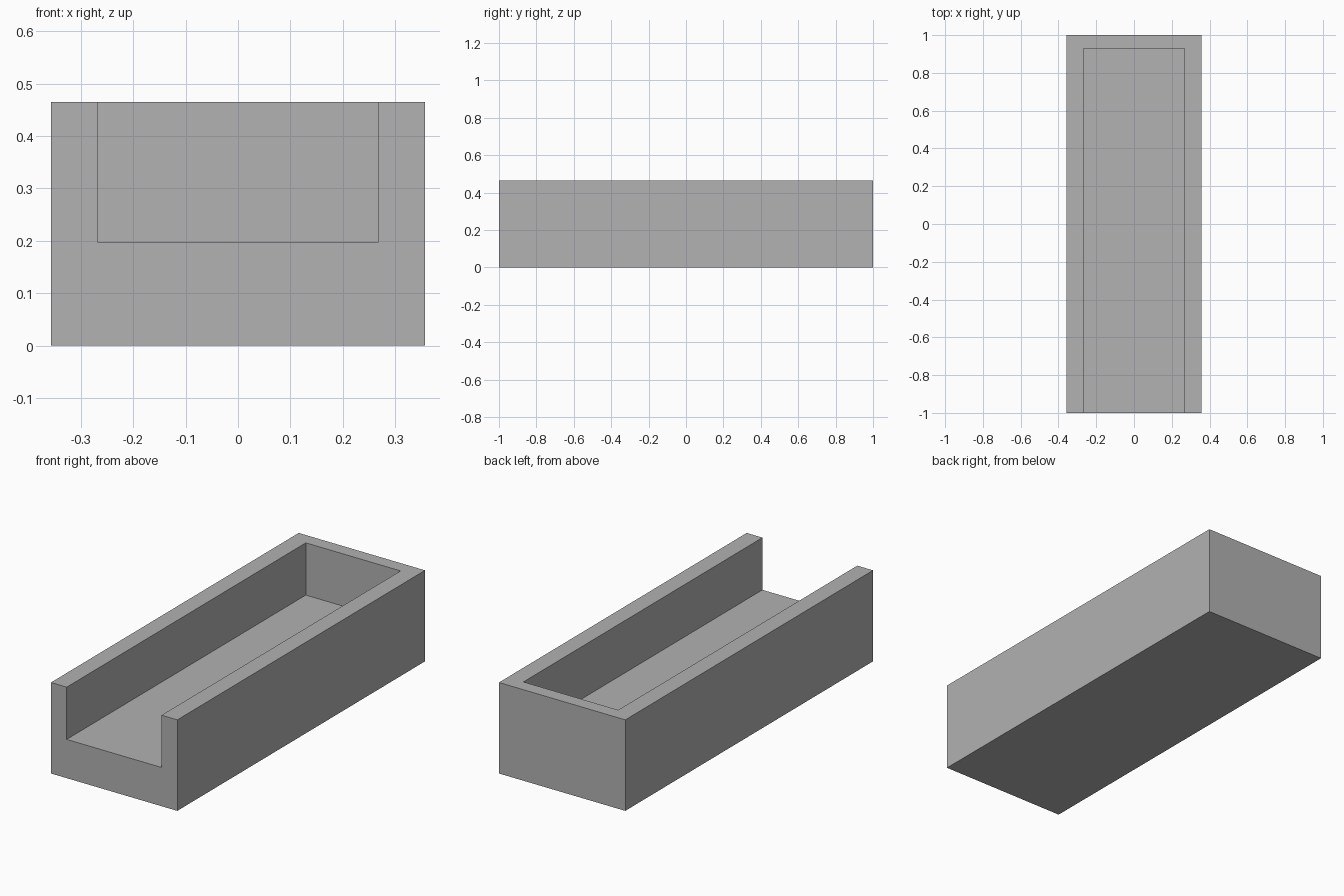
import bpy

# Remove the default object
default = bpy.data.objects.get("Cube")
if default:
    bpy.data.objects.remove(default, do_unlink=True)

HALF_W, HEIGHT = 0.357, 0.465            # outer block
SLOT_HALF_W, FLOOR, BACK = 0.268, 0.198, 0.93   # open channel


def box(name, low, high):
    """Axis-aligned box between two corners."""
    centre = [(a + b) / 2 for a, b in zip(low, high)]
    bpy.ops.mesh.primitive_cube_add(size=1, location=centre)
    obj = bpy.context.object
    obj.name = obj.data.name = name
    obj.scale = [b - a for a, b in zip(low, high)]
    bpy.ops.object.transform_apply(location=True, rotation=True, scale=True)
    return obj


# Plain grey
grey = bpy.data.materials.new("plain_grey")
grey.use_nodes = True
colour = (0.445, 0.445, 0.445, 1)
grey.diffuse_color = colour
grey.node_tree.nodes["Principled BSDF"].inputs["Base Color"].default_value = colour

# Channel cutter, open at the front and top
cutter = box("channel_cutter", (-SLOT_HALF_W, -1.2, FLOOR), (SLOT_HALF_W, BACK, HEIGHT + 0.2))
cutter.hide_render = True

# Trough body: solid block with the channel cut out
trough = box("trough_body", (-HALF_W, -1, 0), (HALF_W, 1, HEIGHT))
trough.data.materials.append(grey)
cut = trough.modifiers.new("channel", "BOOLEAN")
cut.operation = "DIFFERENCE"
cut.solver = "EXACT"
cut.object = cutter
bpy.ops.object.modifier_apply(modifier=cut.name)
bpy.data.objects.remove(cutter, do_unlink=True)

# Keep only the body material, flat faces
while len(trough.data.materials) > 1:
    trough.data.materials.pop()
for face in trough.data.polygons:
    face.material_index = 0
    face.use_smooth = False
